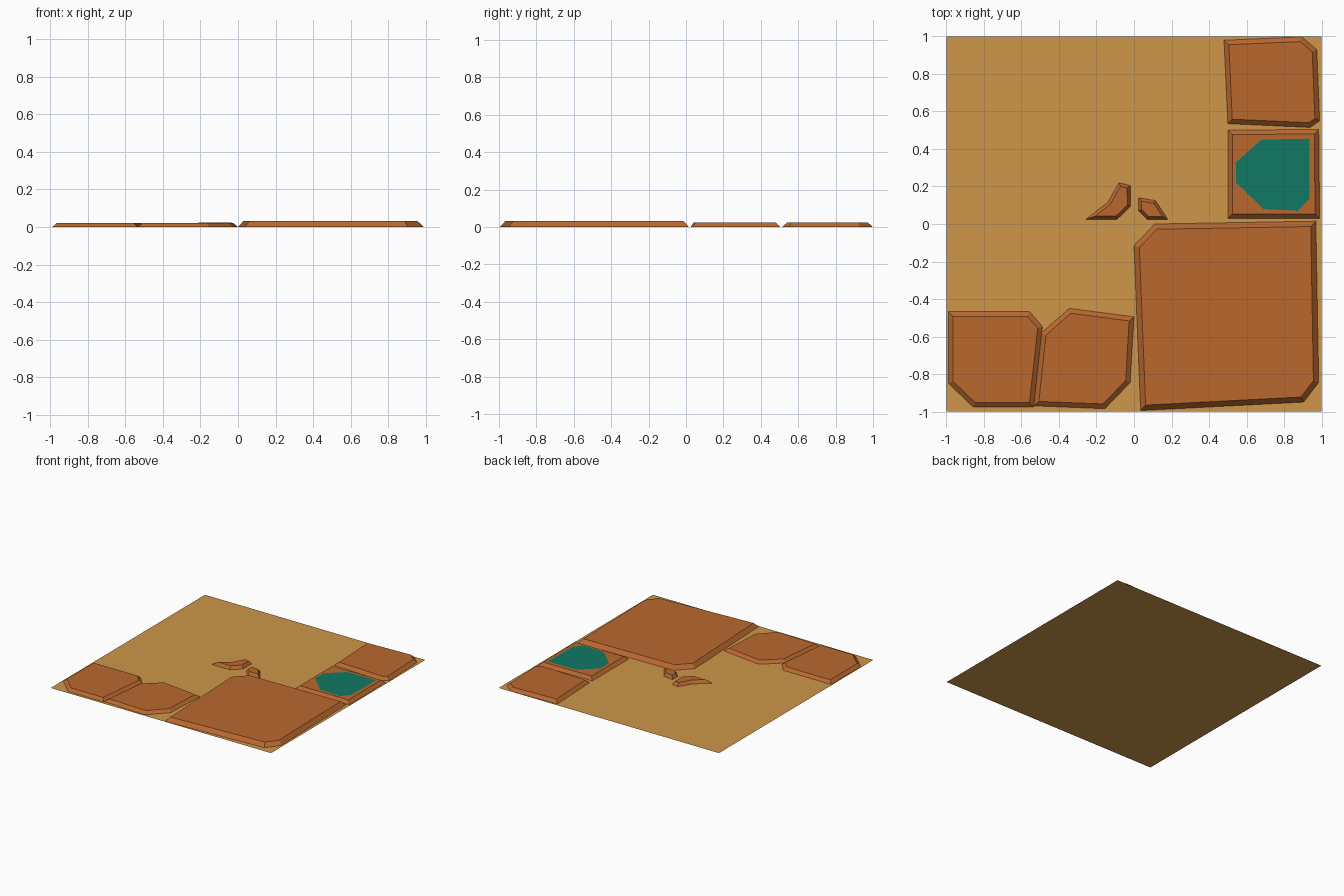
import bpy
from mathutils import Vector

if "Cube" in bpy.data.objects:
    bpy.data.objects.remove(bpy.data.objects["Cube"])


def material(name, rgb):
    m = bpy.data.materials.new(name)
    m.diffuse_color = (*rgb, 1.0)
    m.use_nodes = True
    m.node_tree.nodes["Principled BSDF"].inputs["Base Color"].default_value = m.diffuse_color
    return m


SAND = material("sand", (0.62, 0.31, 0.07))
CLAY = material("terracotta", (0.49, 0.14, 0.028))
TEAL = material("teal", (0.005, 0.19, 0.13))


def add_object(name, verts, faces, mat):
    mesh = bpy.data.meshes.new(name)
    mesh.from_pydata(verts, [], faces)
    mesh.materials.append(mat)
    obj = bpy.data.objects.new(name, mesh)
    bpy.context.collection.objects.link(obj)
    return obj


def inset(outline, d):
    """Offset a counter-clockwise outline inwards by d."""
    pts = [Vector(p) for p in outline]
    result = []
    for i, p in enumerate(pts):
        a = (p - pts[i - 1]).normalized()
        b = (pts[(i + 1) % len(pts)] - p).normalized()
        na, nb = Vector((-a.y, a.x)), Vector((-b.y, b.x))
        result.append(p + (na + nb) * d / (1 + na.dot(nb)))
    return result


def flat(name, outline, z, mat):
    return add_object(name, [(x, y, z) for x, y in outline],
                      [range(len(outline))], mat)


def slab(name, clockwise, height, bevel):
    """Paving slab with sloping sides, resting on the ground."""
    low = clockwise[::-1]
    n = len(low)
    verts = [(x, y, 0) for x, y in low] + [(x, y, height) for x, y in inset(low, bevel)]
    sides = [(i, (i + 1) % n, n + (i + 1) % n, n + i) for i in range(n)]
    return add_object(name, verts, sides + [range(n, 2 * n)], CLAY)


# Ground sheet
flat("ground_sheet", [(-1, -1), (1, -1), (1, 1), (-1, 1)], 0, SAND)

# Paving slabs
slab("large_slab", [(0, -.115), (.11, .0), (.97, .015), (.985, -.845),
                    (.905, -.95), (.035, -.995)], .032, .028)
slab("inlaid_slab", [(.5, .5), (.985, .505), (.99, .03), (.5, .03)], .024, .024)
slab("back_slab", [(.48, .98), (.895, .998), (.975, .93), (.99, .55),
                   (.94, .515), (.5, .535)], .024, .025)
slab("left_slab", [(-.99, -.467), (-.557, -.467), (-.488, -.547), (-.535, -.977),
                   (-.857, -.977), (-.99, -.85)], .022, .025)
slab("middle_slab", [(-.493, -.58), (-.345, -.45), (.0, -.495), (-.02, -.845),
                     (-.155, -.985), (-.535, -.97)], .022, .025)

# Broken chips
slab("long_chip", [(-.257, .025), (-.14, .115), (-.08, .22), (-.02, .205),
                   (-.018, .095), (-.09, .025)], .025, .017)
slab("short_chip", [(.025, .14), (.115, .125), (.18, .025), (.07, .025),
                    (.025, .07)], .025, .016)

# Teal inlay on the small slab
flat("teal_inlay", [(.545, .33), (.545, .22), (.69, .08), (.875, .07),
                    (.935, .135), (.935, .455), (.68, .45)], .0255, TEAL)
